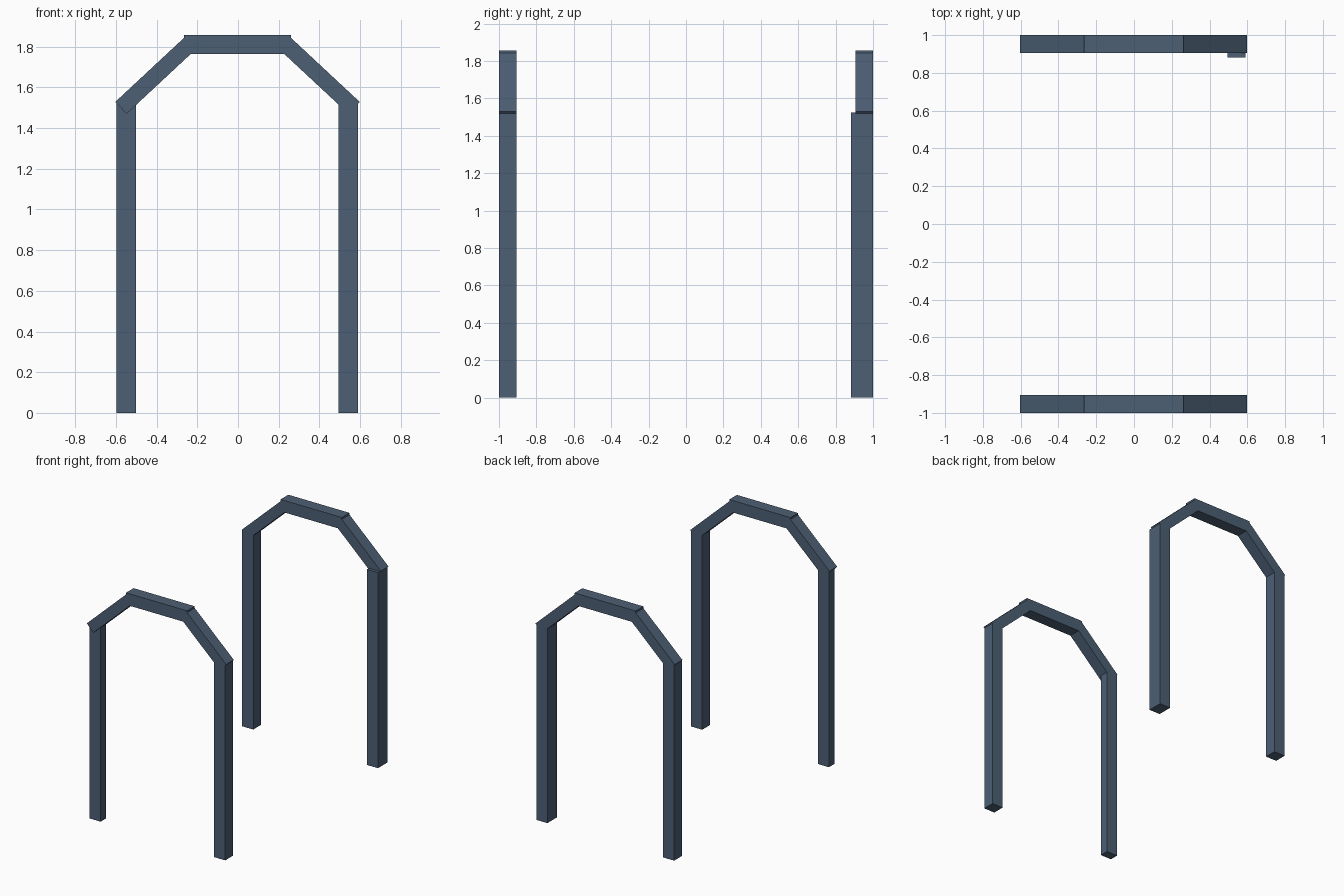
import bpy

if "Cube" in bpy.data.objects:
    bpy.data.objects.remove(bpy.data.objects["Cube"])

steel = bpy.data.materials.new("slate blue steel")
steel.diffuse_color = (0.073, 0.115, 0.175, 1)
steel.use_nodes = True
steel.node_tree.nodes["Principled BSDF"].inputs["Base Color"].default_value = steel.diffuse_color


def prism(name, outline, y0, y1):
    """Extrude an x/z outline (clockwise seen from the front) from y0 to y1."""
    n = len(outline)
    verts = [(x, y, z) for y in (y0, y1) for x, z in outline]
    faces = [tuple(range(n))[::-1], tuple(range(n, 2 * n))]
    faces += [(i, (i + 1) % n, n + (i + 1) % n, n + i) for i in range(n)]
    mesh = bpy.data.meshes.new(name)
    mesh.from_pydata(verts, [], faces)
    mesh.materials.append(steel)
    obj = bpy.data.objects.new(name, mesh)
    bpy.context.collection.objects.link(obj)


def box(name, x0, x1, z0, z1, y0, y1):
    prism(name, [(x0, z0), (x0, z1), (x1, z1), (x1, z0)], y0, y1)


def arch(name, y0, y1, left_y, right_y):
    # upright posts, with their own depth ranges
    box(name + "_left_post", -0.598, -0.502, 0, 1.522, *left_y)
    box(name + "_right_post", 0.495, 0.59, 0, 1.524, *right_y)
    # flat top beam
    box(name + "_top_beam", -0.266, 0.261, 1.764, 1.857, y0, y1)
    # square-ended sloping braces
    brace = [(-0.603, 1.529), (-0.266, 1.843), (-0.211, 1.784), (-0.548, 1.47)]
    prism(name + "_left_brace", brace, y0, y1)
    prism(name + "_right_brace", [(-x - 0.005, z) for x, z in brace[::-1]], y0, y1)


arch("front_arch", -1, -0.906, (-0.975, -0.906), (-1, -0.906))
arch("back_arch", 0.905, 1, (0.905, 1), (0.881, 1))
